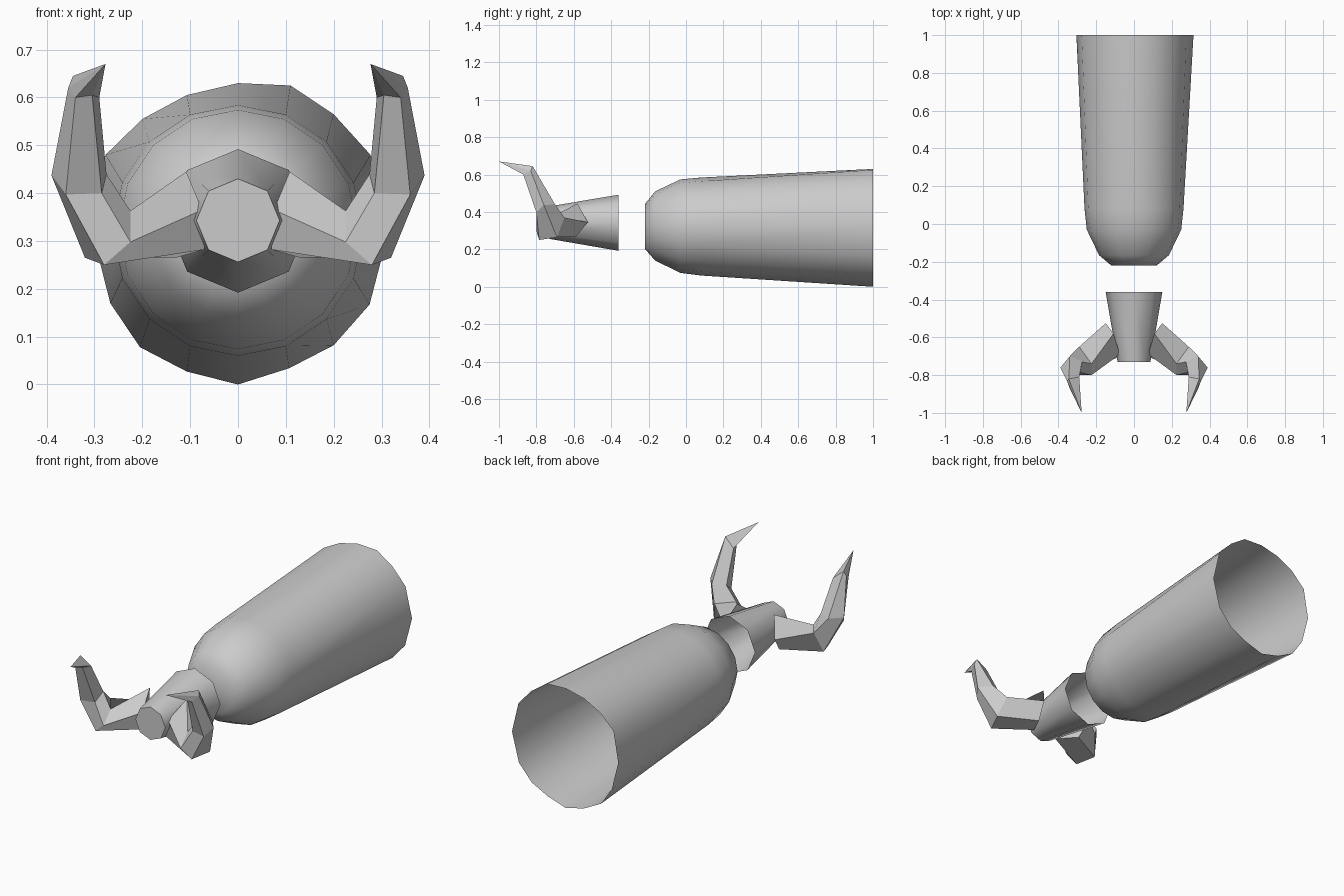
import bpy, math

if "Cube" in bpy.data.objects:
    bpy.data.objects.remove(bpy.data.objects["Cube"])


def loft(name, rings, cap_start=False, cap_end=False, smooth=False):
    """Skin a list of equal-length rings; a one-point last ring makes a tip."""
    verts, faces, starts = [], [], []
    n = len(rings[0])
    for ring in rings:
        starts.append(len(verts))
        verts += ring
    for k in range(len(rings) - 1):
        a, b = starts[k], starts[k + 1]
        for i in range(n):
            j = (i + 1) % n
            if len(rings[k + 1]) == 1:
                faces.append((a + i, a + j, b))
            else:
                faces.append((a + i, a + j, b + j, b + i))
    if cap_start:
        faces.append(tuple(reversed(range(n))))
    if cap_end:
        faces.append(tuple(range(starts[-1], starts[-1] + n)))
    mesh = bpy.data.meshes.new(name)
    mesh.from_pydata(verts, [], faces)
    mesh.update()
    ob = bpy.data.objects.new(name, mesh)
    bpy.context.collection.objects.link(ob)
    if smooth:
        bpy.ops.object.select_all(action='DESELECT')
        ob.select_set(True)
        bpy.context.view_layer.objects.active = ob
        bpy.ops.object.shade_smooth_by_angle(angle=math.radians(50))
    return ob


def circle(n, r, y, z):
    """Ring around the y axis with its first point at the top."""
    return [(-r * math.sin(2 * math.pi * i / n), y,
             z + r * math.cos(2 * math.pi * i / n)) for i in range(n)]


# Main shell: closed dome at the front, open and slightly uneven at the back
back_outline = [(0, .63), (-.107, .605), (-.2, .555), (-.277, .48),
                (-.305, .32), (-.267, .17), (-.205, .078), (-.107, .027),
                (0, 0), (.107, .034), (.2, .082), (.275, .167),
                (.315, .32), (.277, .48), (.2, .565), (.11, .625)]
shell_rings = [circle(16, r, y, z) for r, y, z in
               [(.12, -.22, .322), (.185, -.165, .325),
                (.25, -.03, .324), (.262, .08, .322)]]
shell_rings.append([(x, 1.0, z) for x, z in back_outline])
loft("main_shell", shell_rings, cap_start=True, smooth=True)

# Nose cone: closed at the front, open at the back
loft("nose_cone", [circle(8, .087, -.73, .343), circle(8, .15, -.36, .342)],
     cap_start=True, smooth=True)

# Curved claw: five-sided sections from base to tip, mirrored to the left
claw_rings = [
    [(.15, -.525, .345), (.108, -.58, .445), (.075, -.69, .365),
     (.07, -.70, .282), (.13, -.59, .265)],
    [(.29, -.65, .37), (.225, -.74, .363), (.225, -.80, .298),
     (.28, -.785, .25), (.32, -.69, .265)],
    [(.34, -.70, .44), (.275, -.73, .44), (.285, -.785, .40),
     (.36, -.80, .397), (.39, -.76, .437)],
    [(.345, -.82, .645), (.29, -.81, .60), (.305, -.86, .605),
     (.34, -.87, .60), (.355, -.83, .62)],
    [(.277, -1.0, .67)]]
claw = loft("claws", claw_rings, cap_start=True)
mirror = claw.modifiers.new("Mirror", 'MIRROR')
mirror.use_mirror_merge = False
